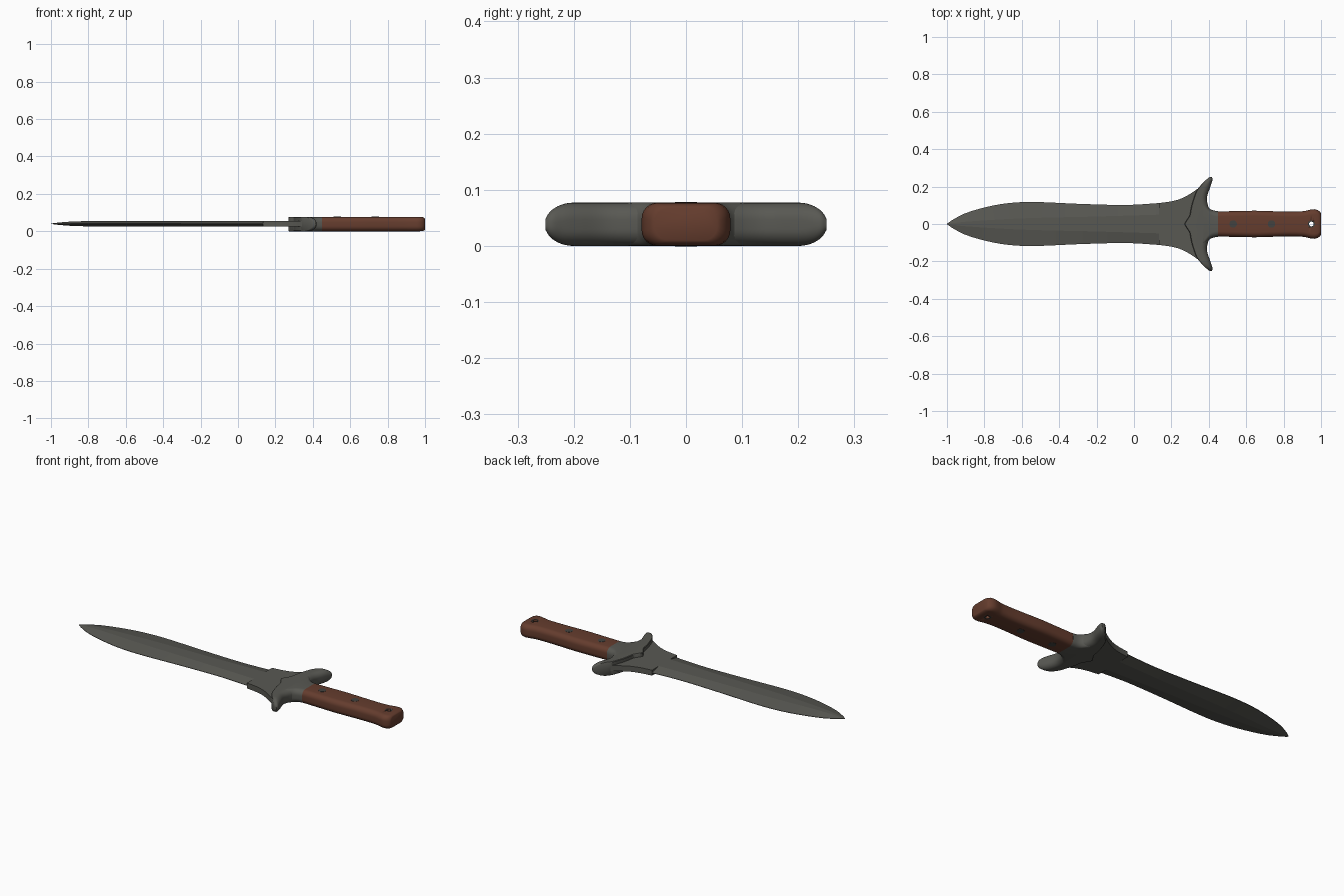
import bpy, bmesh, math

if "Cube" in bpy.data.objects:
    bpy.data.objects.remove(bpy.data.objects["Cube"])

ZC = 0.0385   # middle plane height
H = 0.0385    # half thickness of guard and grip


def material(name, rgb):
    m = bpy.data.materials.new(name)
    m.diffuse_color = (*rgb, 1)
    m.use_nodes = True
    m.node_tree.nodes["Principled BSDF"].inputs["Base Color"].default_value = m.diffuse_color
    return m


steel = material("dark steel", (0.098, 0.098, 0.086))
wood = material("brown wood", (0.13, 0.046, 0.027))
pin = material("pin steel", (0.055, 0.055, 0.05))


def curve(keys, t):
    """Smooth (Catmull-Rom style) interpolation through (position, value) keys."""
    if t <= keys[0][0]:
        return keys[0][1]
    if t >= keys[-1][0]:
        return keys[-1][1]
    i = next(k for k in range(len(keys) - 1) if keys[k + 1][0] >= t)

    def slope(k):
        a, b = max(k - 1, 0), min(k + 1, len(keys) - 1)
        return (keys[b][1] - keys[a][1]) / (keys[b][0] - keys[a][0])
    (x0, y0), (x1, y1) = keys[i], keys[i + 1]
    d, u = x1 - x0, (t - x0) / (x1 - x0)
    return ((2*u**3 - 3*u*u + 1) * y0 + (u**3 - 2*u*u + u) * d * slope(i)
            + (3*u*u - 2*u**3) * y1 + (u**3 - u*u) * d * slope(i + 1))


def steps(a, b, n):
    return [a + (b - a) * i / n for i in range(n + 1)]


def finish(ob, mat, angle=30):
    ob.data.materials.append(mat)
    bpy.ops.object.select_all(action='DESELECT')
    ob.select_set(True)
    bpy.context.view_layer.objects.active = ob
    bpy.ops.object.shade_smooth_by_angle(angle=math.radians(angle))
    return ob


def loft(name, rings, mat, angle=30):
    """Skin equal-length closed rings and cap both ends."""
    bm = bmesh.new()
    rows = [[bm.verts.new(p) for p in ring] for ring in rings]
    n = len(rows[0])
    for a, b in zip(rows, rows[1:]):
        for i in range(n):
            bm.faces.new((a[i], a[(i + 1) % n], b[(i + 1) % n], b[i]))
    bm.faces.new(rows[0])
    bm.faces.new(rows[-1])
    bmesh.ops.remove_doubles(bm, verts=bm.verts, dist=1e-5)
    bmesh.ops.recalc_face_normals(bm, faces=bm.faces)
    me = bpy.data.meshes.new(name)
    bm.to_mesh(me)
    bm.free()
    ob = bpy.data.objects.new(name, me)
    bpy.context.collection.objects.link(ob)
    return finish(ob, mat, angle)


def round_ring(x, w, h, r):
    """Rounded rectangle across the length of the grip."""
    ring = []
    for k, (sy, sz) in enumerate(((1, 1), (-1, 1), (-1, -1), (1, -1))):
        for a in steps(k * math.pi / 2, (k + 1) * math.pi / 2, 6):
            ring.append((x, sy * (w - r) + r * math.cos(a),
                         ZC + sz * (h - r) + r * math.sin(a)))
    return ring


def cylinder(name, x, z, r, depth, mat):
    bpy.ops.mesh.primitive_cylinder_add(vertices=24, radius=r, depth=depth,
                                        location=(x, 0, z))
    ob = bpy.context.object
    ob.name = name
    return finish(ob, mat)


# Blade: leaf outline, flat middle and ground bevels
outline = [(-1, 0.001), (-0.97, 0.022), (-0.9, 0.058), (-0.8, 0.088), (-0.7, 0.108),
           (-0.6, 0.117), (-0.5, 0.117), (-0.3, 0.108), (-0.1, 0.102), (0, 0.103),
           (0.135, 0.112)]
flat = [(-1, 0.0003), (-0.9, 0.012), (-0.6, 0.03), (-0.2, 0.04), (0.135, 0.05)]
thick = [(-1, 0.001), (-0.95, 0.007), (-0.88, 0.012), (-0.75, 0.0145), (0.135, 0.0155)]
rings = []
for x in steps(-1, -0.9, 8) + steps(-0.9, 0.135, 28)[1:]:
    w, f, t = curve(outline, x), curve(flat, x), curve(thick, x)
    e = min(0.0012, t * 0.5)
    rings.append([(x, y, ZC + 0.002 + z) for y, z in (
        (w, e), (f, t), (-f, t), (-w, e), (-w, -e), (-f, -t), (f, -t), (w, -e))])
loft("blade", rings, steel, 8)

# Unground blade base running into the guard
base = [(0.135, 0.112), (0.2, 0.121), (0.25, 0.135), (0.3, 0.161), (0.34, 0.188),
        (0.37, 0.205)]
loft("blade_base", [[(x, s * curve(base, x), ZC + 0.002 + z) for s, z in
                     ((1, 0.0155), (-1, 0.0155), (-1, -0.0155), (1, -0.0155))]
                    for x in steps(0.135, 0.37, 14)], steel)

# Guard: swept wings with a pointed front edge and rounded rear edge
front = [(0, 0.27), (0.02, 0.281), (0.045, 0.297), (0.075, 0.303), (0.11, 0.311),
         (0.18, 0.336), (0.215, 0.364), (0.24, 0.39), (0.25, 0.403)]
rear = [(0, 0.405), (0.08, 0.402), (0.1, 0.395), (0.13, 0.39), (0.155, 0.393),
        (0.19, 0.405), (0.22, 0.415), (0.24, 0.42), (0.25, 0.416)]
rings = []
half = steps(0, 0.2, 20) + steps(0.2, 0.25, 12)[1:]
for y in [-v for v in half[:0:-1]] + half:
    a = abs(y)
    xl, xr = curve(front, a), curve(rear, a)
    h = H * math.sqrt(1 - (max(a - 0.2, 0) / 0.052) ** 2)
    rl, rr = min(0.003, 0.2 * (xr - xl)), min(0.032, 0.6 * (xr - xl))
    rz = min(0.03, h * 0.9)
    top = [(xl, h - rl), (xl + rl, h)]
    top += [(xr - rr + rr * math.sin(t), h - rz + rz * math.cos(t))
            for t in steps(0, math.pi / 2, 8)]
    rings.append([(x, y, ZC + z) for x, z in top]
                 + [(x, y, ZC - z) for x, z in reversed(top)])
loft("guard", rings, steel, 40)

# Collar flaring from the grip into the guard
flare = [(0.37, 0.125), (0.385, 0.105), (0.4, 0.086), (0.42, 0.074), (0.45, 0.068)]
loft("collar", [round_ring(x, curve(flare, x), H, 0.03) for x in steps(0.37, 0.45, 12)],
     steel, 40)

# Wooden grip with swelling pommel
grip_w = [(0.45, 0.067), (0.55, 0.069), (0.65, 0.071), (0.75, 0.068), (0.85, 0.066),
          (0.91, 0.069), (0.945, 0.077), (0.965, 0.079)]
rings = [round_ring(x, curve(grip_w, x), H, 0.028)
         for x in steps(0.45, 0.9, 14) + steps(0.9, 0.965, 6)[1:]]
for x, w, h in ((0.98, 0.075, 0.038), (0.99, 0.069, 0.0362), (0.997, 0.062, 0.033),
                (1.0, 0.056, 0.029)):
    rings.append(round_ring(x, w, h, 0.026))
grip = loft("grip", rings, wood, 40)


def drill(ob, cutter):
    mod = ob.modifiers.new("hole", 'BOOLEAN')
    mod.object, mod.operation, mod.solver = cutter, 'DIFFERENCE', 'EXACT'
    bpy.context.view_layer.objects.active = ob
    bpy.ops.object.modifier_apply(modifier=mod.name)


# Lanyard hole lined with a metal tube
tube = cylinder("lanyard_tube", 0.948, ZC, 0.019, 2 * H + 0.001, pin)
cutter = cylinder("hole_cutter", 0.948, ZC, 0.0125, 0.3, pin)
cutter.hide_render = True
drill(grip, cutter)
drill(tube, cutter)
bpy.data.objects.remove(cutter)

# Grip rivets on both faces
for i, x in enumerate((0.53, 0.735)):
    for side, s in (("top", 1), ("bottom", -1)):
        cylinder(f"rivet_{side}_{i + 1}", x, ZC + s * (H - 0.002), 0.02, 0.006, pin)
